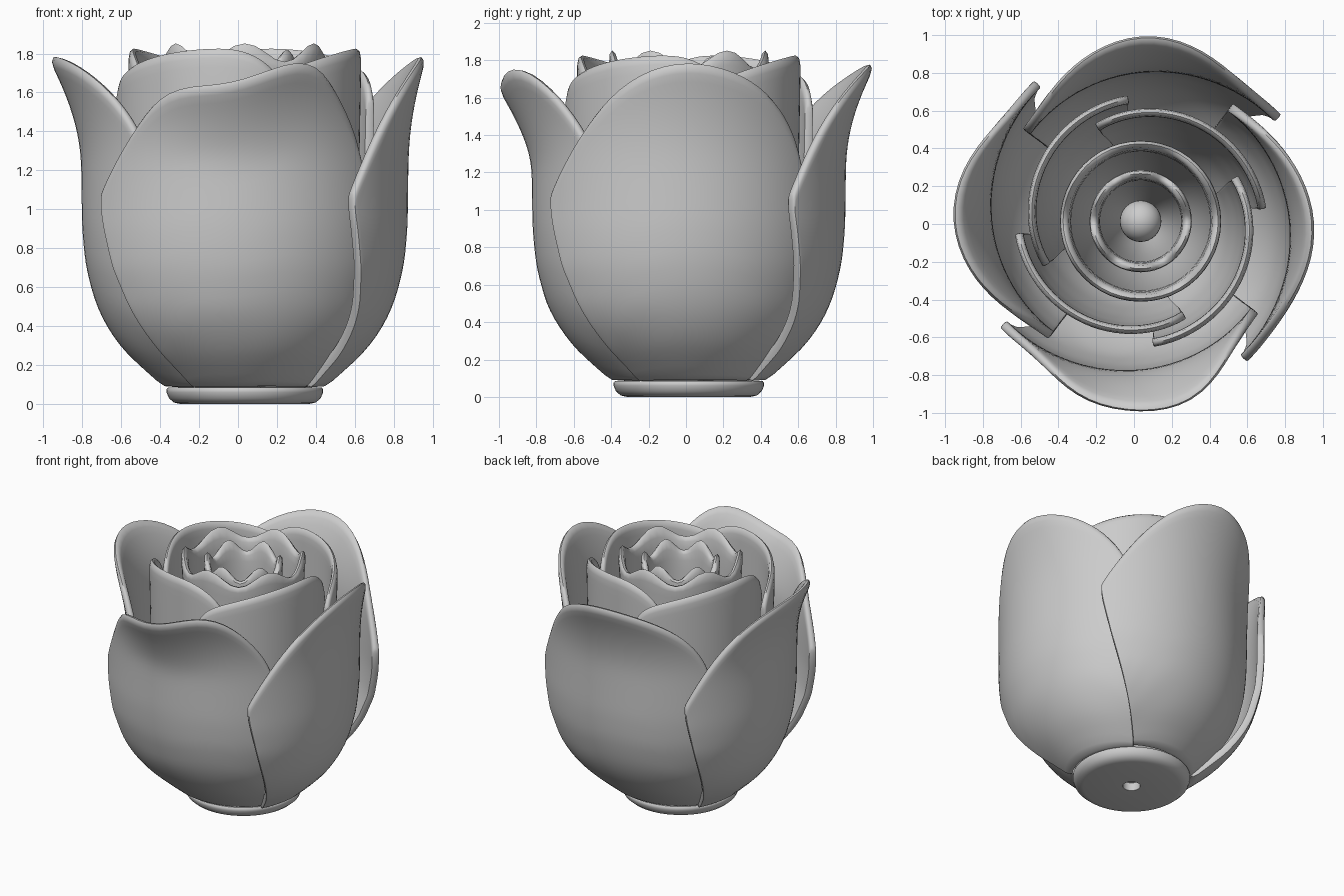
import bpy, math

if "Cube" in bpy.data.objects:
    bpy.data.objects.remove(bpy.data.objects["Cube"])

CX, CY = 0.035, 0.015   # axis of the flower


def interp(pts, z):
    if z <= pts[0][0]:
        return pts[0][1]
    for (a, ra), (b, rb) in zip(pts, pts[1:]):
        if z <= b:
            return ra + (rb - ra) * (z - a) / (b - a)
    return pts[-1][1]


def gauss(x, c, w):
    return math.exp(-((x - c) / w) ** 2)


def make(name, verts, faces, thick=0, sub=0, angle=50):
    me = bpy.data.meshes.new(name)
    me.from_pydata(verts, [], faces)
    ob = bpy.data.objects.new(name, me)
    bpy.context.collection.objects.link(ob)
    bpy.context.view_layer.objects.active = ob
    ob.select_set(True)
    if thick:
        m = ob.modifiers.new("Thickness", 'SOLIDIFY')
        m.thickness, m.offset = thick, -1
        bpy.ops.object.modifier_apply(modifier=m.name)
    if sub:
        m = ob.modifiers.new("Round", 'SUBSURF')
        m.levels = m.render_levels = sub
        bpy.ops.object.modifier_apply(modifier=m.name)
    bpy.ops.object.shade_smooth_by_angle(angle=math.radians(angle))
    ob.select_set(False)
    return ob


def petal(name, mid, half, radius, top, z0, thick, nu=20, nv=18):
    """Curved sheet: half(u, z) = half width in degrees, radius(u, z), top(u)."""
    verts, faces = [], []
    for j in range(nv + 1):
        for i in range(nu + 1):
            u = math.sin((i / nu * 2 - 1) * math.pi / 2)
            z = z0 + (top(u) - z0) * j / nv
            a = math.radians(mid + u * half(u, z))
            r = radius(u, z)
            verts.append((CX + r * math.cos(a), CY + r * math.sin(a), z))
    w = nu + 1
    for j in range(nv):
        for i in range(nu):
            k = j * w + i
            faces.append((k, k + 1, k + w + 1, k + w))
    return make(name, verts, faces, thick, 1)


def lathe(name, n, rings, wave=None, thick=0, sub=0):
    """Spin (radius, z) points; wave(k) lowers the last ring."""
    verts, faces = [], []
    for j, (r, z) in enumerate(rings):
        for k in range(n):
            a = 2 * math.pi * (k + 0.5) / n
            dz = wave(k) if wave and j == len(rings) - 1 else 0
            verts.append((CX + r * math.cos(a), CY + r * math.sin(a), z - dz))
    for j in range(len(rings) - 1):
        for k in range(n):
            l = (k + 1) % n
            faces.append((j * n + k, j * n + l, (j + 1) * n + l, (j + 1) * n + k))
    if not thick:
        faces.append(tuple(reversed(range(n))))
        faces.append(tuple(range((len(rings) - 1) * n, len(rings) * n)))
    return make(name, verts, faces, thick, sub)


# Base disc with a small blind hole underneath
lathe("base", 64, [(0.06, 0.06), (0.06, 0), (0.33, 0), (0.365, 0.008), (0.39, 0.03),
                   (0.403, 0.06), (0.403, 0.075), (0.395, 0.085)])

# Four overlapping outer petals with flared lips
OUT = [(0.07, 0.40), (0.15, 0.485), (0.25, 0.60), (0.38, 0.70), (0.5, 0.76), (0.7, 0.815),
       (0.9, 0.835), (1.3, 0.84)]
START_W = [(0.08, 38), (0.35, 43), (0.7, 49), (1.0, 53), (1.8, 53)]


def outer(name, mid, flare, peak, dip):
    def top(u):
        p, e = (2, 0.95) if u < 0 else (1.7, 0.5)
        z = 1.08 + (peak - 1.08) * max(0, 1 - abs(u) ** p) ** e
        return z - dip * gauss(u, -0.1, 0.3) + 0.6 * dip * gauss(u, 0.42, 0.25)

    def half(u, z):
        return interp(START_W, z) if u < 0 else 52

    def radius(u, z):
        r = interp(OUT, z)
        s = r / 0.83
        r += s * s * (-0.07 * u + 0.025 * u * u)
        t = max(0, (z - 1.25) / (peak - 1.25))
        return r + flare * t ** 1.8 * (1 - 0.6 * u * u) + dip * 0.9 * t * gauss(u, -0.1, 0.4)
    petal(name, mid, half, radius, top, 0.07, 0.05)


outer("outer_petal_front", 270, 0.16, 1.76, 0.12)
outer("outer_petal_right", 0, 0.095, 1.785, 0.0)
outer("outer_petal_back", 90, 0.16, 1.775, 0.0)
outer("outer_petal_left", 180, 0.165, 1.795, 0.02)

# Four spiralling inner petals, highest past their middle
INN = [(0.07, 0.34), (0.2, 0.42), (0.4, 0.51), (0.7, 0.575), (1.0, 0.61), (1.8, 0.625)]


def inner_top(u):
    d = (u - 0.35) / (1.35 if u < 0.35 else 0.65)
    return 1.83 - (0.17 if u < 0.35 else 0.2) * d * d - 0.1 * abs(u) ** 12


for i in range(4):
    petal("inner_petal_%d" % (i + 1), 60.5 + 90 * i,
          lambda u, z: interp([(0.1, 48), (0.8, 54), (1.8, 55)], z),
          lambda u, z: interp(INN, z) * (1 - 0.08 * u), inner_top, 0.07, 0.045)


# Two scalloped rings in the heart: six raised tips each
def scallop(k):
    return 0 if k % 4 in (1, 2) else 0.11


lathe("heart_ring_outer", 24, [(0.2, 0.08), (0.29, 0.3), (0.36, 0.6), (0.405, 1.0),
                               (0.42, 1.5), (0.425, 1.7), (0.44, 1.86)], scallop, 0.05, 1)
lathe("heart_ring_inner", 24, [(0.1, 0.08), (0.17, 0.3), (0.22, 0.6), (0.25, 1.0),
                               (0.265, 1.5), (0.27, 1.68), (0.28, 1.83)], scallop, 0.05, 1)

# Round bud in the centre
bpy.ops.mesh.primitive_uv_sphere_add(segments=32, ring_count=16, radius=0.11,
                                     location=(CX, CY, 1.1))
bpy.context.object.name = "centre_bud"
bpy.ops.object.shade_smooth_by_angle(angle=math.radians(40))
